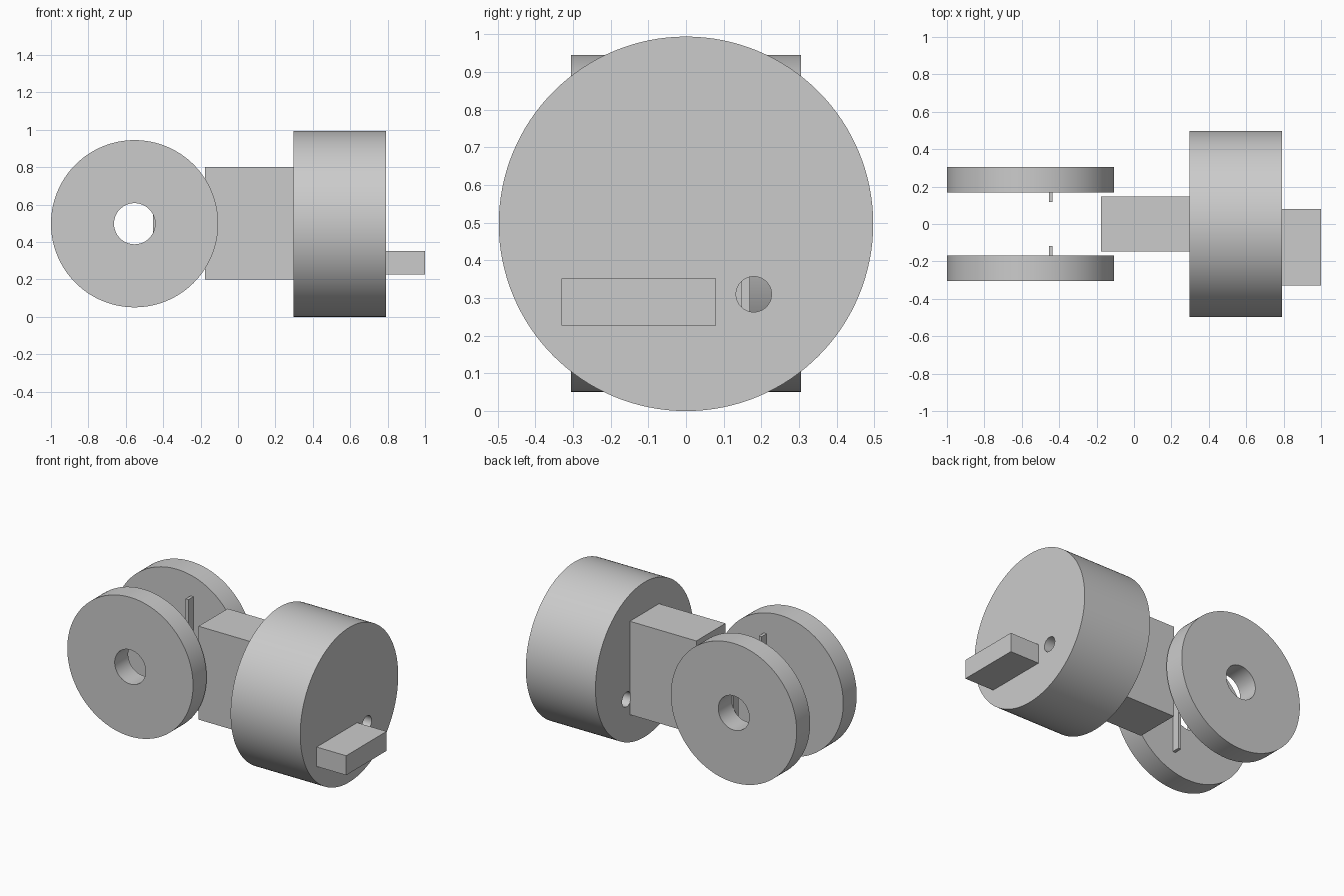
import bpy
import math

if "Cube" in bpy.data.objects:
    bpy.data.objects.remove(bpy.data.objects["Cube"], do_unlink=True)

grey = bpy.data.materials.new("plain grey")
grey.use_nodes = True
colour = (0.6, 0.6, 0.6, 1)
grey.diffuse_color = colour
grey.node_tree.nodes["Principled BSDF"].inputs["Base Color"].default_value = colour


def finish(obj, name):
    obj.name = obj.data.name = name
    obj.data.materials.clear()
    obj.data.materials.append(grey)
    return obj


def box(name, low, high):
    centre = [(a + b) / 2 for a, b in zip(low, high)]
    bpy.ops.mesh.primitive_cube_add(size=1, location=centre)
    obj = bpy.context.object
    obj.scale = [b - a for a, b in zip(low, high)]
    bpy.ops.object.transform_apply(location=False, rotation=False, scale=True)
    return finish(obj, name)


def disc(name, radius, depth, centre, axis, sides=128):
    turn = (0, math.pi / 2, 0) if axis == "x" else (math.pi / 2, 0, 0)
    bpy.ops.mesh.primitive_cylinder_add(
        vertices=sides, radius=radius, depth=depth, location=centre, rotation=turn)
    return finish(bpy.context.object, name)


def bore(obj, radius, centre, axis):
    # Cut a round hole right through, then drop the cutter
    cutter = disc("hole_cutter", radius, 1, centre, axis, 64)
    cutter.hide_render = True
    cut = obj.modifiers.new("hole", "BOOLEAN")
    cut.operation = "DIFFERENCE"
    cut.solver = "EXACT"
    cut.object = cutter
    bpy.ops.object.select_all(action="DESELECT")
    obj.select_set(True)
    bpy.context.view_layer.objects.active = obj
    bpy.ops.object.modifier_apply(modifier=cut.name)
    bpy.data.objects.remove(cutter, do_unlink=True)
    bpy.ops.object.shade_smooth_by_angle(angle=math.radians(30))


# Large drum with a small off-centre hole
drum = disc("drum", 0.497, 0.495, (0.543, 0, 0.497), "x")
bore(drum, 0.047, (0.543, 0.18, 0.31), "x")

# Block behind the drum and bar on its outer face
box("neck_block", (-0.177, -0.148, 0.2), (0.296, 0.148, 0.8))
box("end_bar", (0.79, -0.33, 0.227), (1, 0.08, 0.352))

# Pair of pierced wheels, each with a thin upright strip inside
for side, label in ((1, "back"), (-1, "front")):
    wheel = disc(label + "_wheel", 0.447, 0.137, (-0.553, side * 0.2365, 0.498), "y")
    bore(wheel, 0.11, (-0.553, side * 0.2365, 0.498), "y")
    inner, outer = sorted((side * 0.118, side * 0.168))
    box(label + "_strip", (-0.455, inner, 0.2), (-0.435, outer, 0.8))
